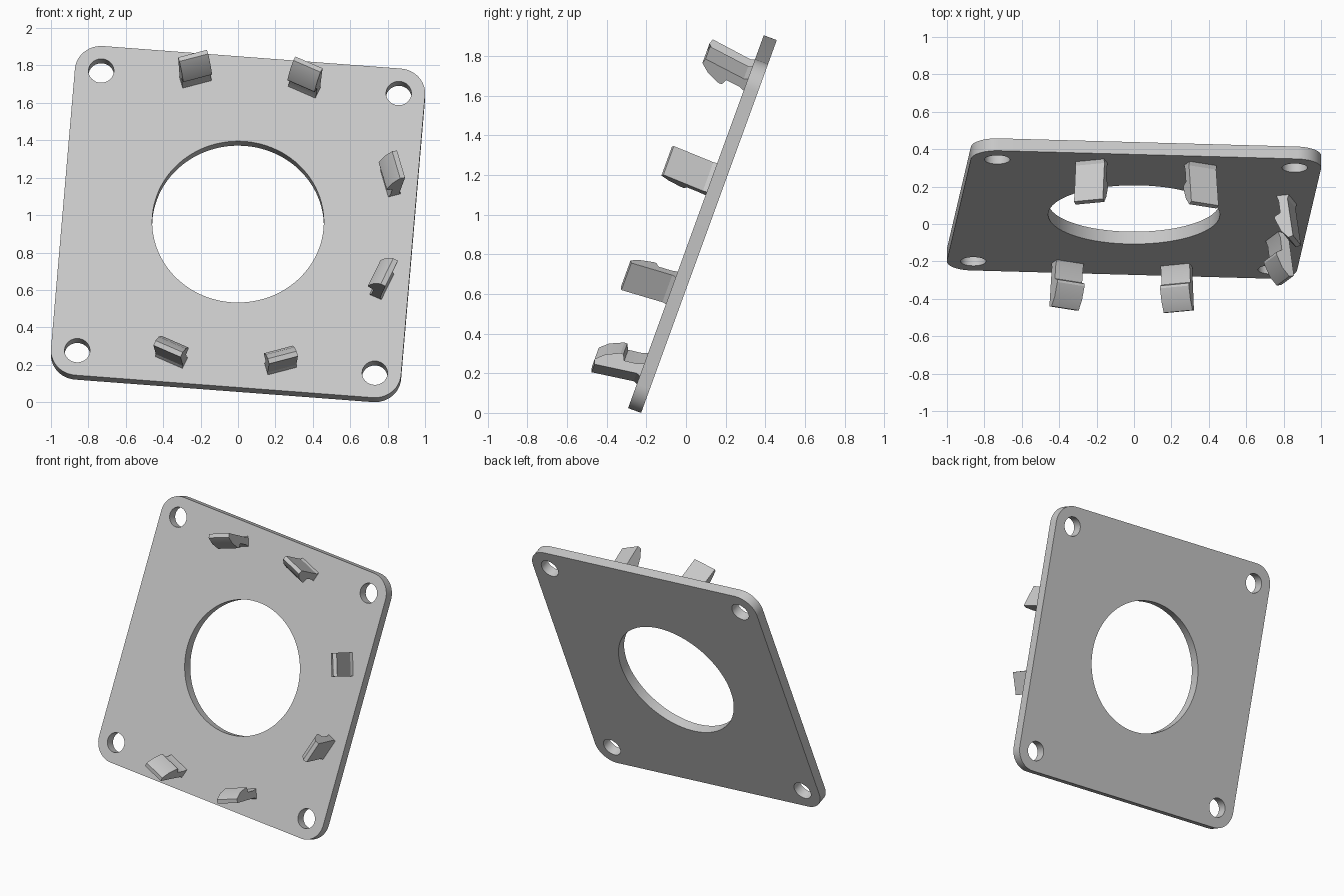
import bpy, bmesh, math
from math import pi, cos, sin, radians
from mathutils import Matrix, Vector

if "Cube" in bpy.data.objects:
    bpy.data.objects.remove(bpy.data.objects["Cube"], do_unlink=True)

grey = bpy.data.materials.new("light_grey")
grey.use_nodes = True
colour = (0.58, 0.58, 0.58, 1)
grey.diffuse_color = colour
grey.node_tree.nodes["Principled BSDF"].inputs["Base Color"].default_value = colour

# Plate frame: local z points out of the front face
FRAME = (Matrix.Translation((0, 0.05, 0.964)) @ Matrix.Rotation(radians(70), 4, 'X')
         @ Matrix.Rotation(radians(-4.6), 4, 'Z'))
THICK = 0.07
HOLE = 0.798      # bolt hole offset from the centre
CORNER = 0.141    # corner radius


def arc(cx, cy, r, start, end, n):
    return [(cx + r * cos(start + (end - start) * i / n),
             cy + r * sin(start + (end - start) * i / n)) for i in range(n + 1)]


def circle(cx, cy, r, n):
    return arc(cx, cy, r, 0, 2 * pi, n)[:-1]


def finish(obj, angle):
    obj.data.materials.clear()
    obj.data.materials.append(grey)
    bpy.ops.object.select_all(action='DESELECT')
    obj.select_set(True)
    bpy.context.view_layer.objects.active = obj
    bpy.ops.object.shade_smooth_by_angle(angle=radians(angle))


# Plate: rounded square outline with a central opening and four bolt holes
corners = [(HOLE, HOLE), (-HOLE, HOLE), (-HOLE, -HOLE), (HOLE, -HOLE)]
outline = []
for i, (x, y) in enumerate(corners):
    outline += arc(x, y, CORNER, i * pi / 2, (i + 1) * pi / 2, 12)
loops = [outline, circle(0, 0, 0.459, 96)] + [circle(x, y, 0.068, 32) for x, y in corners]

curve = bpy.data.curves.new("plate", 'CURVE')
curve.dimensions = '2D'
curve.fill_mode = 'BOTH'
curve.extrude = THICK / 2
for pts in loops:
    spline = curve.splines.new('POLY')
    spline.points.add(len(pts) - 1)
    for p, (x, y) in zip(spline.points, pts):
        p.co = (x, y, 0, 1)
    spline.use_cyclic_u = True
plate = bpy.data.objects.new("plate", curve)
bpy.context.collection.objects.link(plate)
bpy.ops.object.select_all(action='DESELECT')
plate.select_set(True)
bpy.context.view_layer.objects.active = plate
bpy.ops.object.convert(target='MESH')
plate = bpy.context.view_layer.objects.active
bm = bmesh.new()
bm.from_mesh(plate.data)
bmesh.ops.remove_doubles(bm, verts=bm.verts, dist=0.0001)
bmesh.ops.recalc_face_normals(bm, faces=bm.faces)
bm.transform(FRAME @ Matrix.Translation((0, 0, -THICK / 2)))
bm.to_mesh(plate.data)
bm.free()
finish(plate, 30)

# Snap clips: hooked profile (radius, height) swept along the tangent
PROFILE = [(0.885, -0.01), (0.874, 0.02), (0.905, 0.235), (0.878, 0.243), (0.837, 0.20),
           (0.803, 0.13), (0.804, 0.115), (0.834, 0.10), (0.825, 0.03), (0.808, -0.01)]
HALF_WIDTH = 0.08


def clip(name, angle):
    bm = bmesh.new()
    face = bm.faces.new([bm.verts.new((r, -HALF_WIDTH, n)) for r, n in PROFILE])
    sweep = bmesh.ops.extrude_face_region(bm, geom=[face])
    moved = [g for g in sweep["geom"] if isinstance(g, bmesh.types.BMVert)]
    bmesh.ops.translate(bm, verts=moved, vec=Vector((0, 2 * HALF_WIDTH, 0)))
    bmesh.ops.recalc_face_normals(bm, faces=bm.faces)
    bm.transform(FRAME @ Matrix.Rotation(radians(angle), 4, 'Z'))
    mesh = bpy.data.meshes.new(name)
    bm.to_mesh(mesh)
    bm.free()
    obj = bpy.data.objects.new(name, mesh)
    bpy.context.collection.objects.link(obj)
    finish(obj, 25)


# Two clips along the top, left and bottom edges
for side, middle in (("left", 0), ("top", 90), ("bottom", 270)):
    for label, offset in (("a", -20.2), ("b", 20.2)):
        clip(f"{side}_clip_{label}", middle + offset)
